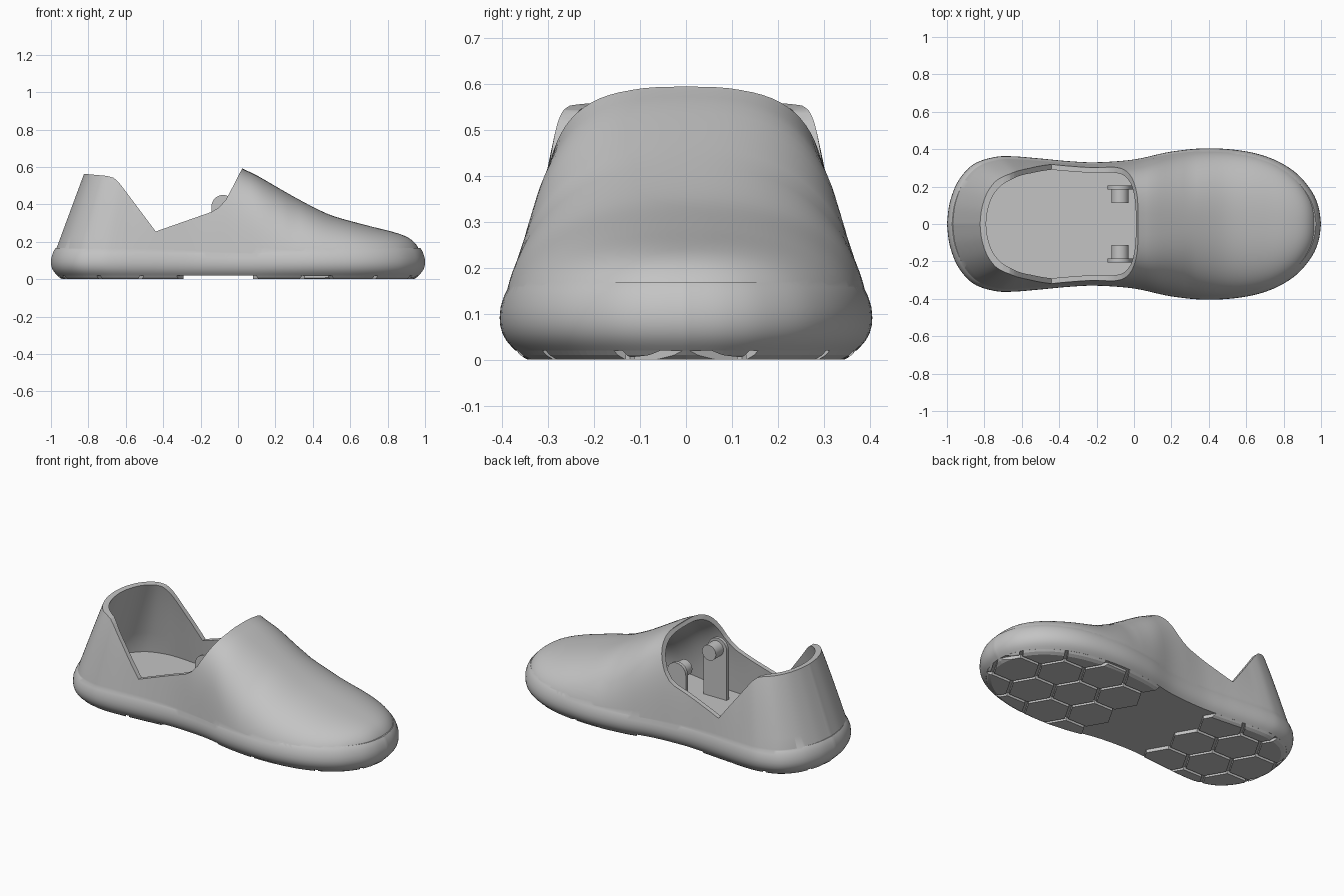
import bpy, bmesh, math
from mathutils import Vector

if "Cube" in bpy.data.objects:
    bpy.data.objects.remove(bpy.data.objects["Cube"], do_unlink=True)

grey = bpy.data.materials.new("plain grey")
grey.use_nodes = True
grey.diffuse_color = (0.55, 0.55, 0.55, 1)
grey.node_tree.nodes["Principled BSDF"].inputs["Base Color"].default_value = (0.55, 0.55, 0.55, 1)


def smooth_curve(pts, n=6):
    """Catmull-Rom curve through 2D points."""
    p = [Vector(q) for q in pts]
    out = []
    for i in range(len(p) - 1):
        a, b, c, d = p[max(i - 1, 0)], p[i], p[i + 1], p[min(i + 2, len(p) - 1)]
        for k in range(n):
            t = k / n
            out.append(0.5 * (2 * b + (c - a) * t + (2 * a - 5 * b + 4 * c - d) * t * t
                              + (3 * b - a - 3 * c + d) * t ** 3))
    return out + [p[-1]]


def lookup(curve, x):
    for a, b in zip(curve, curve[1:]):
        if x <= b[0]:
            f = max(0, (x - a[0]) / max(b[0] - a[0], 1e-6))
            return a[1] + (b[1] - a[1]) * f
    return curve[-1][1]


def make(name, bm):
    """Weld, point the faces outward and link as an object."""
    bmesh.ops.remove_doubles(bm, verts=bm.verts, dist=1e-5)
    bmesh.ops.recalc_face_normals(bm, faces=bm.faces)
    if bm.calc_volume(signed=True) < 0:
        bmesh.ops.reverse_faces(bm, faces=bm.faces)
    me = bpy.data.meshes.new(name)
    bm.to_mesh(me)
    bm.free()
    me.materials.append(grey)
    ob = bpy.data.objects.new(name, me)
    bpy.context.collection.objects.link(ob)
    return ob


def loft(name, sections):
    """Skin half sections (bottom to top, y >= 0), mirrored across y."""
    bm = bmesh.new()
    rings = []
    for half in sections:
        ring = half + [(x, -y, z) for x, y, z in reversed(half)]
        rings.append([bm.verts.new(c) for c in ring])
    n = len(rings[0])
    for a, b in zip(rings, rings[1:]):
        for i in range(n):
            j = (i + 1) % n
            bm.faces.new((a[i], a[j], b[j], b[i]))
    return make(name, bm)


def prism(name, pts, place, depth):
    """Extrude a flat polygon; place maps each 2D point to 3D."""
    bm = bmesh.new()
    f = bm.faces.new([bm.verts.new(place(*p)) for p in pts])
    r = bmesh.ops.extrude_face_region(bm, geom=[f])
    bmesh.ops.translate(bm, vec=depth, verts=[v for v in r["geom"] if isinstance(v, bmesh.types.BMVert)])
    # close the starting side as well if the extrusion consumed it
    bmesh.ops.holes_fill(bm, edges=[e for e in bm.edges if e.is_boundary])
    return make(name, bm)


def boolean(ob, cutter, op):
    m = ob.modifiers.new(op, "BOOLEAN")
    m.operation, m.object, m.solver = op, cutter, "EXACT"
    bpy.context.view_layer.objects.active = ob
    bpy.ops.object.modifier_apply(modifier=m.name)
    bpy.data.objects.remove(cutter, do_unlink=True)


def shade(ob, angle):
    bpy.ops.object.select_all(action="DESELECT")
    ob.select_set(True)
    bpy.context.view_layer.objects.active = ob
    bpy.ops.object.shade_smooth_by_angle(angle=math.radians(angle))


# Plan outline (x, half width) and side-view height of the upper (x, z)
OUTLINE = smooth_curve([(-1, 0), (-.985, .115), (-.94, .23), (-.86, .318), (-.75, .357), (-.65, .362),
                        (-.5, .35), (-.35, .336), (-.2, .33), (0, .345), (.2, .387), (.4, .405),
                        (.6, .388), (.75, .344), (.87, .27), (.95, .175), (.987, .09), (1, 0)])
HEIGHT = smooth_curve([(-1, .9), (-.44, .88), (-.2, .74), (0, .605), (.1, .555), (.3, .44), (.45, .362),
                       (.55, .325), (.7, .286), (.85, .25), (.93, .22), (.975, .18), (1, .125)])
TAPER = [(-1, .38), (-.6, .38), (-.1, .12), (.1, .1), (.2, .13), (.45, .1), (1, .02)]
POWER_P = [(-1, 4), (.02, 4), (.3, 2.5), (1, 2.5)]
POWER_Q = [(-1, 3), (.02, 3), (.3, 2.4), (1, 2.4)]


def upper(name, sx, sy, drop, z0, skirt):
    sections, n = [], 24
    for x, w in OUTLINE:
        h = max(lookup(HEIGHT, x) - drop, z0 + .015)
        heel = min(1, max(0, (-.44 - x) / .56))
        toe = max(0, (x - .6) / .4)
        tap, p, q = (lookup(c, x) for c in (TAPER, POWER_P, POWER_Q))
        half = [(x * sx + heel * .02 - toe * .02, w * sy * .97, skirt)] if skirt else []
        for k in range(n + 1):
            t = 1 - (1 - k / n) ** 2
            z = z0 + t * (h - z0)
            y = w * sy * max(0, 1 - t ** p) ** (1 / q) * (1 - tap * t)
            half.append((x * sx + heel * max(.02, .035 + .37 * (z - .18)) - toe * .02, y, z))
        sections.append(half)
    return loft(name, sections)


def slab(name, levels):
    """Outline solid with (z, inset) edge profile."""
    return loft(name, [[(x * (1 - a), w * (1 - 2.5 * a), z) for z, a in levels] for x, w in OUTLINE])


# Shoe shell: upper joined to the bumper band, hollowed, opening cut away
shell = upper("shoe_shell", 1, .985, 0, .1, .06)
band = slab("band", [(.02, .034), (.03, .024), (.042, .014), (.057, .006), (.075, .001), (.092, 0),
                     (.115, .002), (.14, .01), (.158, .019), (.168, .027)])
boolean(shell, band, "UNION")
boolean(shell, upper("cavity", .967, .9, .03, .09, None), "DIFFERENCE")
RIM = [(-1.2, .565), (-.82, .563), (-.7, .552), (-.665, .542), (-.64, .52), (-.62, .495), (-.44, .255),
       (-.14, .36), (-.1, .385), (-.065, .425), (-.03, .49), (.005, .56), (.02, .585), (.035, 1.2), (-1.2, 1.2)]
boolean(shell, prism("opening", RIM, lambda x, z: (x, -.7, z), (0, 1.4, 0)), "DIFFERENCE")
shade(shell, 35)

# Inner tabs with round pins, one each side
for side, label in ((1, "left"), (-1, "right")):
    arc = [(-.08 + .062 * math.cos(a), .388 + .062 * math.sin(a))
           for a in (math.pi * i / 16 for i in range(17))]
    tab = prism(label + "_tab", arc + [(-.142, .08), (.012, .08), (.012, .35)],
                lambda x, z: (x, side * .185, z), (0, side * .02, 0))
    shade(tab, 35)
    circle = [(-.075 + .046 * math.cos(a), .388 + .046 * math.sin(a))
              for a in (math.tau * i / 24 for i in range(24))]
    pin = prism(label + "_pin", circle, lambda x, z: (x, side * .112, z), (0, side * .08, 0))
    shade(pin, 35)

# Hexagonal tread blocks trimmed to the sole outline, leaving the arch bare
R = .14
bm = bmesh.new()
for i in range(-5, 6):
    for j in range(-2, 3):
        cx, cy = i * 1.5 * R, (j + (i % 2) / 2) * math.sqrt(3) * R
        if -.4 < cx < .05:
            continue
        ring = [[bm.verts.new((cx + (R - .011) * math.cos(k * math.pi / 3),
                               cy + (R - .011) * math.sin(k * math.pi / 3), z)) for k in range(6)]
                for z in (-.02, .05)]
        bm.faces.new(ring[0])
        bm.faces.new(ring[1])
        for k in range(6):
            m = (k + 1) % 6
            bm.faces.new((ring[0][k], ring[0][m], ring[1][m], ring[1][k]))
tread = make("tread_blocks", bm)
boolean(tread, slab("trim", [(0, .06), (.01, .043), (.025, .03)]), "INTERSECT")
